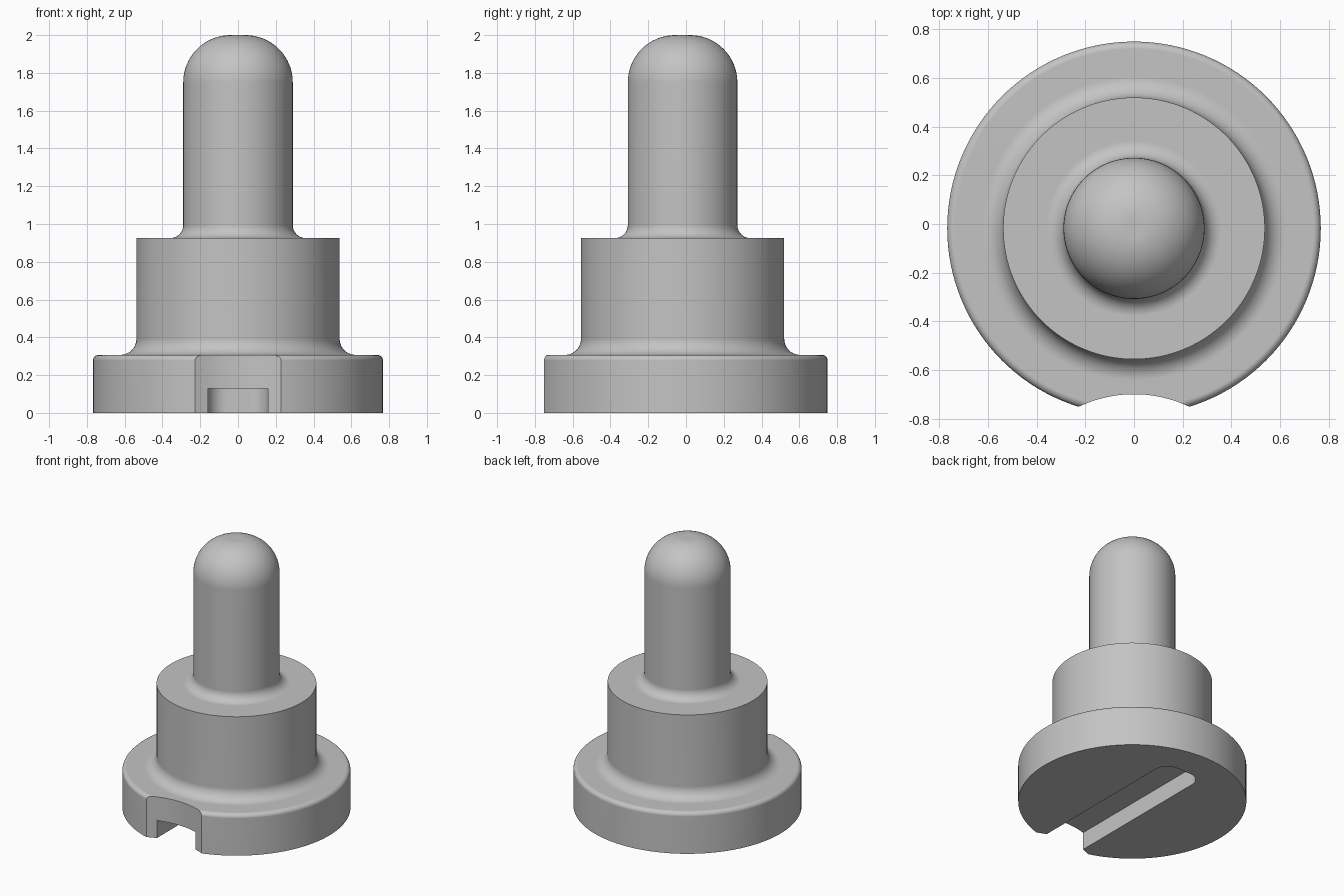
import bpy, bmesh, math
from mathutils import Vector

if "Cube" in bpy.data.objects:
    bpy.data.objects.remove(bpy.data.objects["Cube"], do_unlink=True)

AXIS_Y = -0.018
SEGMENTS = 128

grey = bpy.data.materials.new("plain grey")
grey.use_nodes = True
grey.diffuse_color = (0.55, 0.55, 0.55, 1)
grey.node_tree.nodes["Principled BSDF"].inputs["Base Color"].default_value = grey.diffuse_color


def arc(cx, cz, r, start, end, steps=10):
    """Points along a circular arc, angles in degrees."""
    angles = [math.radians(start + (end - start) * i / steps) for i in range(steps + 1)]
    return [(cx + r * math.cos(a), cz + r * math.sin(a)) for a in angles]


def make_object(name, bm):
    bmesh.ops.recalc_face_normals(bm, faces=bm.faces)
    mesh = bpy.data.meshes.new(name)
    bm.to_mesh(mesh)
    bm.free()
    mesh.materials.append(grey)
    obj = bpy.data.objects.new(name, mesh)
    bpy.context.collection.objects.link(obj)
    return obj


def lathe(name, profile):
    """Spin an (r, z) profile that starts and ends off the axis, then cap it."""
    bm = bmesh.new()
    rings = []
    for r, z in profile:
        rings.append([bm.verts.new((r * math.cos(t), AXIS_Y + r * math.sin(t), z))
                      for t in (math.tau * i / SEGMENTS for i in range(SEGMENTS))])
    for a, b in zip(rings, rings[1:]):
        for i in range(SEGMENTS):
            j = (i + 1) % SEGMENTS
            bm.faces.new((a[i], a[j], b[j], b[i]))
    bm.faces.new(rings[0])
    bm.faces.new(rings[-1])
    return make_object(name, bm)


def prism(name, outline, z0, z1):
    """Extrude a flat (x, y) outline upwards."""
    bm = bmesh.new()
    face = bm.faces.new([bm.verts.new((x, y, z0)) for x, y in outline])
    top = bmesh.ops.extrude_face_region(bm, geom=[face])["geom"]
    bmesh.ops.translate(bm, vec=Vector((0, 0, z1 - z0)),
                        verts=[v for v in top if isinstance(v, bmesh.types.BMVert)])
    return make_object(name, bm)


# Stepped body: flange, collar and round-ended pin with fillets between them
profile = [(0.768, 0)]
profile += arc(0.738, 0.277, 0.03, 0, 90, 6)
profile += arc(0.623, 0.392, 0.085, 270, 180)
profile += [(0.538, 0.925)]
profile += arc(0.36, 0.995, 0.07, 270, 180)
profile += arc(0.04, 1.75, 0.25, 0, 90, 16)
body = lathe("stepped_pin", profile)

# Curved notch in the front of the flange
notch = prism("notch_cutter", arc(0, -1.23, 0.53, 0, 357.5, 143), -0.1, 0.35)

# Slot under the flange, open at the front, rounded corners at the back
half, end, r = 0.16, 0.52, 0.1
outline = [(-half, -1), (half, -1)]
outline += arc(half - r, end - r, r, 0, 90) + arc(r - half, end - r, r, 90, 180)
slot = prism("slot_cutter", outline, -0.1, 0.13)

bpy.context.view_layer.objects.active = body
for cutter in (notch, slot):
    cutter.hide_render = True
    mod = body.modifiers.new("cut", 'BOOLEAN')
    mod.operation = 'DIFFERENCE'
    mod.solver = 'EXACT'
    mod.object = cutter
    bpy.ops.object.modifier_apply(modifier=mod.name)
    bpy.data.objects.remove(cutter, do_unlink=True)

# Smooth shading with crisp edges
bpy.ops.object.select_all(action='DESELECT')
body.select_set(True)
bpy.ops.object.shade_smooth_by_angle(angle=math.radians(30))
weighted = body.modifiers.new("weighted normals", 'WEIGHTED_NORMAL')
weighted.keep_sharp = True
